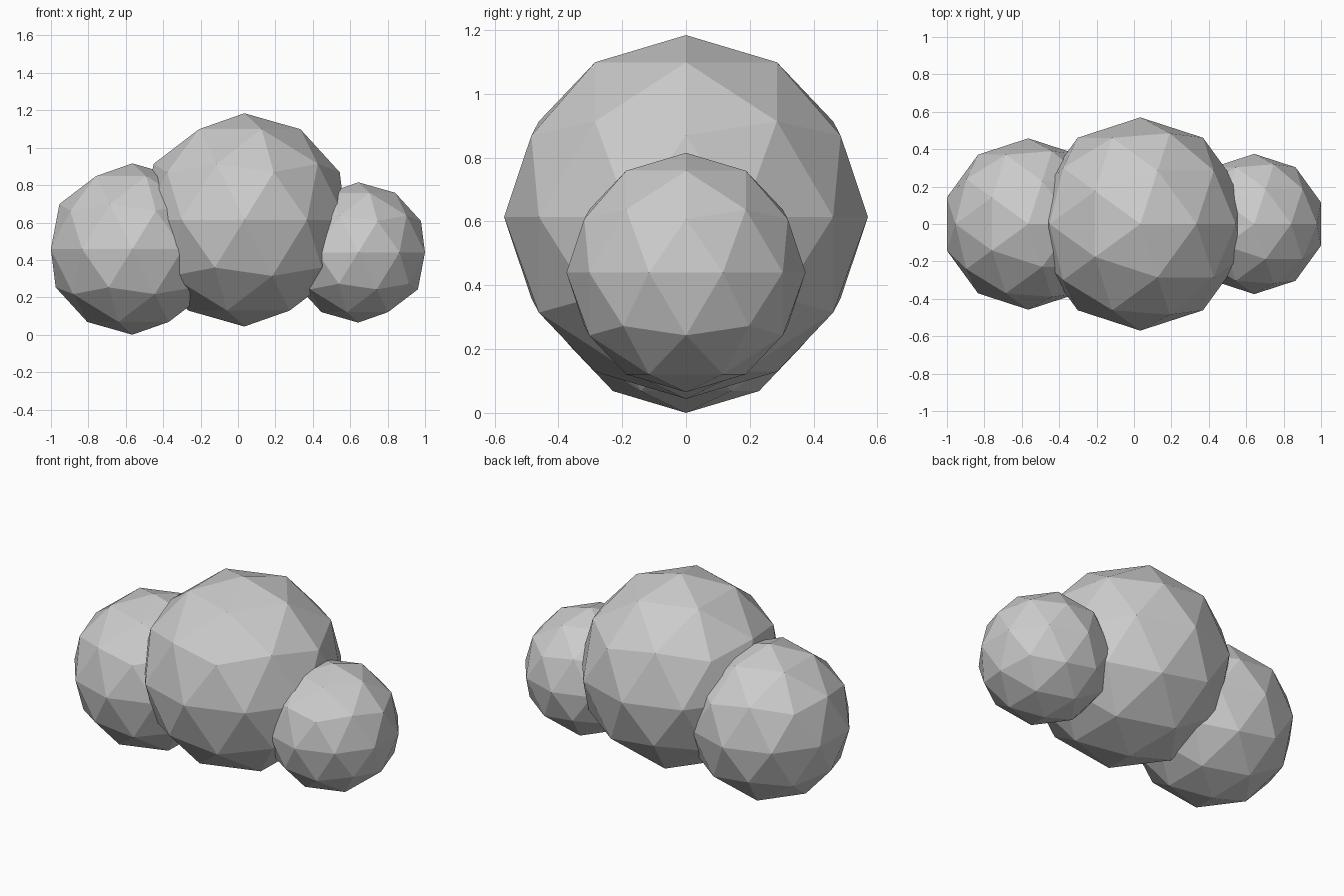
import bpy

if "Cube" in bpy.data.objects:
    bpy.data.objects.remove(bpy.data.objects["Cube"])

# Three overlapping low-poly puffs: name, x, z, radius
PUFFS = [
    ("left_puff", -0.565, 0.458, 0.458),
    ("middle_puff", 0.034, 0.614, 0.570),
    ("right_puff", 0.643, 0.440, 0.375),
]


def add_puff(name, x, z, radius):
    bpy.ops.mesh.primitive_ico_sphere_add(subdivisions=2, radius=radius, location=(x, 0, z))
    puff = bpy.context.object
    puff.name = name
    bpy.ops.object.shade_flat()
    return puff


for spec in PUFFS:
    add_puff(*spec)
